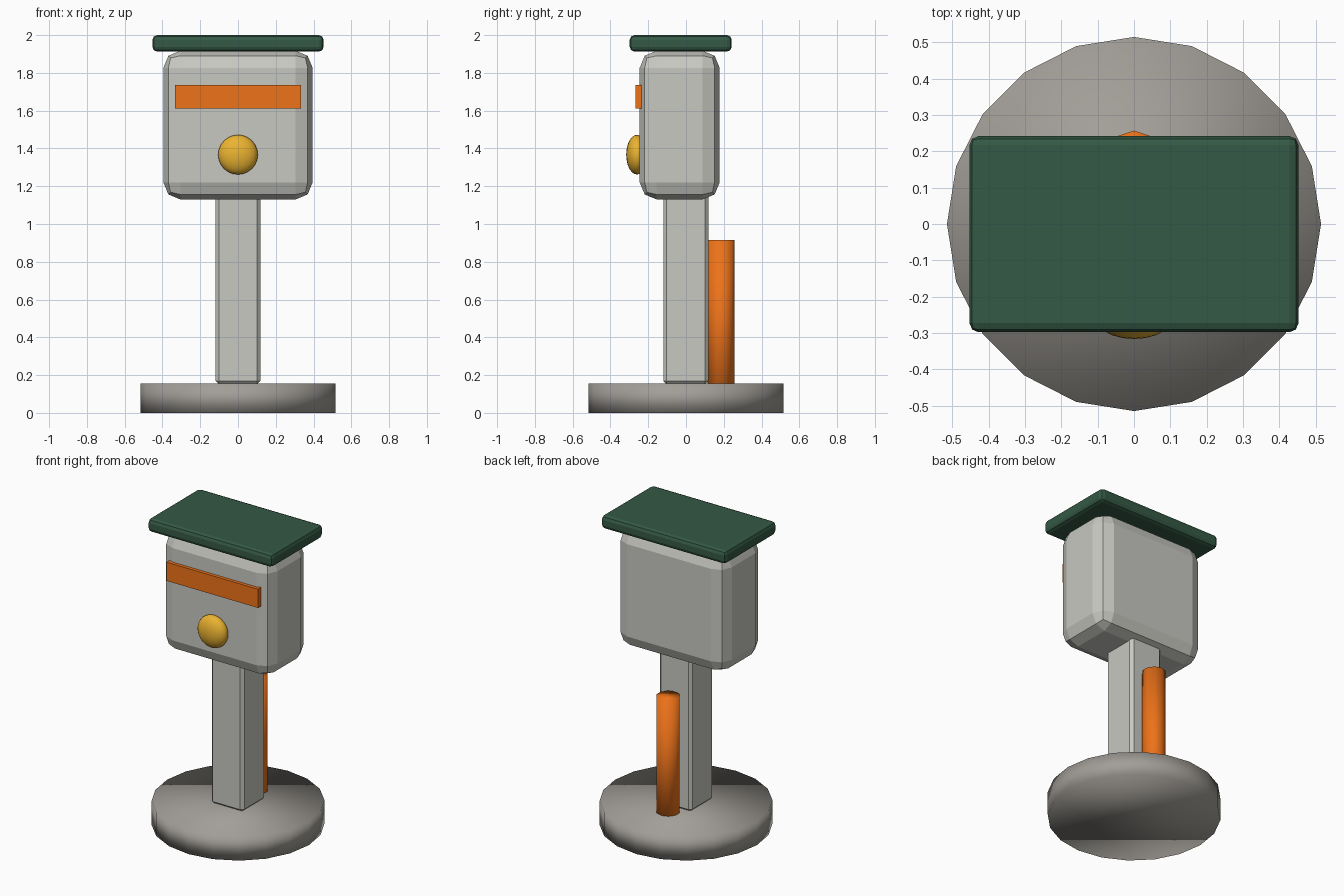
import bpy

if "Cube" in bpy.data.objects:
    bpy.data.objects.remove(bpy.data.objects["Cube"])


def finish(name, colour=None, smooth=False):
    ob = bpy.context.object
    ob.name = ob.data.name = name
    if colour:
        mat = bpy.data.materials.get(colour) or bpy.data.materials.new(colour)
        mat.diffuse_color = COLOURS[colour]
        mat.use_nodes = True
        mat.node_tree.nodes["Principled BSDF"].inputs["Base Color"].default_value = mat.diffuse_color
        ob.data.materials.append(mat)
    if smooth:
        bpy.ops.object.shade_smooth()
    return ob


def box(name, x, y, z, bevel=0.0, segments=1, colour=None):
    """Box from (min, max) ranges, with optional bevelled edges."""
    spans = (x, y, z)
    bpy.ops.mesh.primitive_cube_add(size=1, location=[(a + b) / 2 for a, b in spans])
    bpy.context.object.scale = [b - a for a, b in spans]
    bpy.ops.object.transform_apply(location=False, rotation=False, scale=True)
    ob = finish(name, colour)
    if bevel:
        mod = ob.modifiers.new("edge_bevel", 'BEVEL')
        mod.width, mod.segments = bevel, segments
    return ob


def cylinder(name, sides, radius, y, z, colour=None):
    bpy.ops.mesh.primitive_cylinder_add(vertices=sides, radius=radius, depth=z[1] - z[0],
                                        location=(0, y, (z[0] + z[1]) / 2))
    return finish(name, colour, smooth=True)


COLOURS = {
    "stone": (0.36, 0.34, 0.31, 1),
    "pale_grey": (0.58, 0.58, 0.54, 1),
    "green": (0.035, 0.10, 0.06, 1),
    "orange": (0.85, 0.17, 0.01, 1),
    "amber": (0.83, 0.45, 0.03, 1),
}

# round foot and square post
cylinder("base", 20, 0.515, 0, (0, 0.155), "stone")
box("post", (-0.118, 0.118), (-0.12, 0.118), (0.15, 1.16), 0.018, 1, "pale_grey")

# cable pipe behind the post
cylinder("conduit", 10, 0.072, 0.185, (0, 0.915), "orange")

# housing and its roof
box("housing", (-0.395, 0.395), (-0.245, 0.178), (1.13, 1.917), 0.09, 2, "pale_grey")
box("roof", (-0.453, 0.453), (-0.298, 0.242), (1.913, 2.0), 0.025, 2, "green")

# front strip and push button
box("front_strip", (-0.333, 0.333), (-0.267, -0.235), (1.612, 1.735), colour="orange")
bpy.ops.mesh.primitive_uv_sphere_add(segments=20, ring_count=12, radius=0.105,
                                     location=(0, -0.26, 1.367))
bpy.context.object.scale = (1, 0.54, 1)
bpy.ops.object.transform_apply(location=False, rotation=False, scale=True)
finish("button", "amber", smooth=True)
